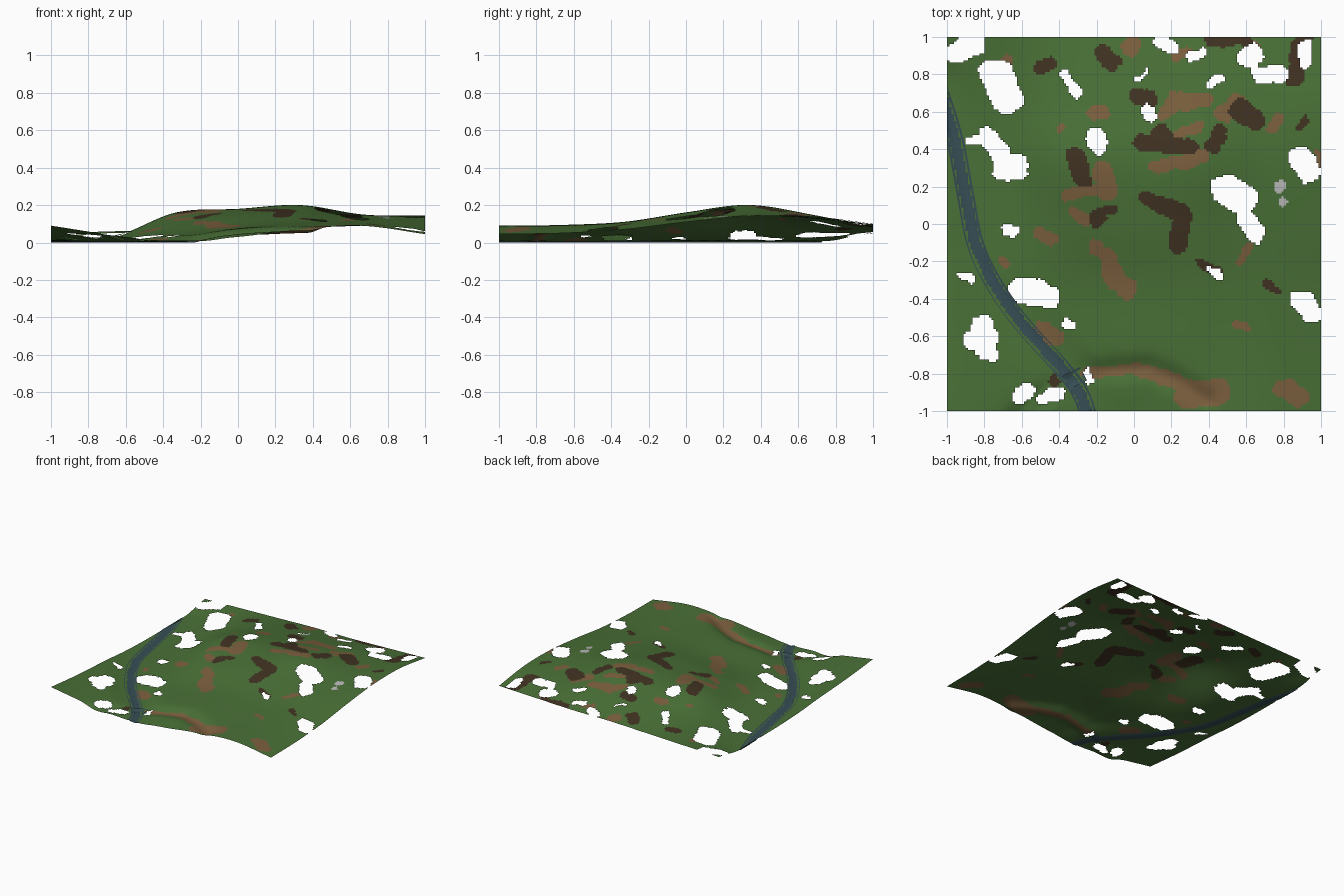
import bpy
import bmesh
import math
from mathutils import Vector, noise

cube = bpy.data.objects.get("Cube")
if cube:
    bpy.data.objects.remove(cube, do_unlink=True)


def make_material(name, colour):
    mat = bpy.data.materials.new(name)
    mat.use_nodes = True
    mat.diffuse_color = (*colour, 1)
    mat.node_tree.nodes["Principled BSDF"].inputs["Base Color"].default_value = (*colour, 1)
    return mat


grass = make_material("grass green", (.068, .165, .038))
clay = make_material("clay brown", (.2, .115, .048))
soil = make_material("dark soil", (.052, .032, .016))
stone = make_material("pale stone", (.5, .5, .5))
water = make_material("river blue", (.037, .076, .09))

# Coarse heights in hundredths, rows from front to back, columns from -x to +x
HEIGHTS = [
    [9, 4, 1, 3, 7, 9, 4.5],
    [6, 3, 3, 7, 9, 9, 5],
    [4, 2, 5, 9, 11, 10, 7],
    [2, 2, 11, 15, 16, 13, 11],
    [1, 3, 16, 18, 20, 15, 14],
    [1, 4, 11, 14, 15, 13, 14],
    [5, 6, 7, 8, 8, 9, 10],
]
RIVER = [(-104, 72), (-96, 46), (-90, 15), (-85, -10), (-76, -30),
         (-61, -52), (-36, -80), (-28, -92), (-24, -104)]
GULLY = [(-64, -104), (-36, -82), (-12, -78), (8, -77), (24, -84), (38, -94)]

# Patches are strokes in hundredths: start x, start y, end x, end y, radius
HOLES = [
    (-95, 92, -86, 96, 6), (-74, 79, -68, 68, 9), (-38, 80, -30, 71, 3),
    (14, 99, 20, 94, 3), (32, 89, 36, 92, 3), (40, 75, 47, 78, 2),
    (60, 88, 64, 92, 5), (66, 81, 78, 80, 4), (92, 87, 92, 95, 4),
    (7, 62, 8, 57, 3), (-20, 45, -20, 42, 5), (-78, 47, -71, 36, 5),
    (-70, 30, -62, 31, 6), (-88, 43, -82, 46, 2), (50, 18, 57, 14, 8),
    (60, 3, 65, -5, 5), (88, 36, 94, 28, 6), (-68, -3, -64, -4, 3),
    (-62, -35, -46, -38, 6), (90, -40, 94, -46, 6), (-86, -62, -76, -60, 5),
    (-80, -54, -78, -68, 6), (-92, -28, -86, -30, 2), (-62, -92, -56, -89, 4),
    (-48, -94, -40, -90, 3), (-37, -51, -33, -55, 2), (-26, -79, -23, -84, 2),
    (40, -24, 45, -28, 2), (2, 78, 6, 82, 1),
]
CLAY = [
    (-2, 95, 0, 97, 5), (22, 66, 38, 66, 4), (14, 58, 20, 64, 3),
    (48, 58, 56, 64, 5), (-22, 58, -16, 60, 4), (-39, 51, -38, 52, 2),
    (-18, 30, -14, 18, 5), (-36, 16, -20, 19, 3), (10, 30, 22, 33, 4),
    (26, 32, 36, 37, 4), (24, 48, 34, 54, 3), (74, 52, 78, 55, 3),
    (97, 30, 99, 36, 2), (-50, -6, -44, -8, 4), (-22, -13, -12, -20, 4),
    (-12, -25, -4, -35, 6), (-32, 6, -24, 2, 3), (-48, -58, -44, -60, 6),
    (-71, -20, -69, -22, 3), (-26, -79, 2, -77, 3), (2, -77, 26, -86, 4),
    (28, -91, 44, -89, 7), (81, -88, 87, -92, 6), (56, -54, 60, -56, 2),
    (56, -20, 62, -12, 2), (22, 90, 28, 92, 3), (62, 97, 64, 95, 3),
    (-70, 86, -68, 88, 3),
]
SOIL = [
    (-16, 92, -11, 86, 5), (-50, 83, -46, 86, 4), (40, 98, 60, 98, 3),
    (90, 98, 86, 78, 5), (1, 68, 8, 67, 4), (57, 60, 64, 57, 6),
    (4, 43, 32, 42, 4), (14, 48, 18, 44, 5), (42, 42, 46, 48, 4),
    (-32, 35, -27, 24, 5), (-20, 5, -12, 8, 3), (-19, 0, -18, 2, 3),
    (8, 13, 26, 6, 5), (24, 2, 24, -12, 5), (36, -21, 44, -26, 3),
    (70, -32, 76, -36, 2), (-43, -85, -42, -84, 3), (88, 52, 92, 55, 2),
]
STONE = [(78, 20, 80, 20, 3), (80, 12, 80, 13, 2)]


def stroke_distance(x, y, ax, ay, bx, by):
    dx, dy = bx - ax, by - ay
    t = ((x - ax) * dx + (y - ay) * dy) / (dx * dx + dy * dy + 1e-9)
    t = min(1, max(0, t))
    return math.hypot(x - ax - t * dx, y - ay - t * dy)


def path_distance(x, y, path):
    return min(stroke_distance(x * 100, y * 100, *a, *b)
               for a, b in zip(path, path[1:])) / 100


def inside(x, y, strokes):
    return any(stroke_distance(x, y, *s[:-1]) < s[-1] for s in strokes)


def spline(values, t):
    """Smooth interpolation through evenly spaced values."""
    last = len(values) - 1
    i = min(int(t), last - 1)
    f = t - i
    b, c = values[i], values[i + 1]
    a = values[i - 1] if i > 0 else 2 * b - c
    d = values[i + 2] if i + 2 <= last else 2 * c - b
    return b + f / 2 * (c - a + f * (2 * a - 5 * b + 4 * c - d + f * (3 * (b - c) + d - a)))


def ground_height(x, y):
    rows = [spline(row, (x + 1) * 3) for row in HEIGHTS]
    z = spline(rows, (y + 1) * 3) / 100
    z -= .025 * math.exp(-(path_distance(x, y, GULLY) / .06) ** 2)
    bank = min(1, path_distance(x, y, RIVER) / .2)
    bank = bank * bank * (3 - 2 * bank)
    return max(.006, .006 + (z - .006) * bank)


def finish(bm, name, materials):
    mesh = bpy.data.meshes.new(name)
    bm.to_mesh(mesh)
    bm.free()
    for mat in materials:
        mesh.materials.append(mat)
    mesh.shade_smooth()
    obj = bpy.data.objects.new(name, mesh)
    bpy.context.collection.objects.link(obj)
    return obj


# Ground sheet: shaped grid, holes removed, patches coloured
bm = bmesh.new()
bmesh.ops.create_grid(bm, x_segments=160, y_segments=160, size=1)
removed = []
for face in bm.faces:
    p = face.calc_center_median()
    warp = noise.noise_vector(p * 9) * 2.5 + noise.noise_vector(p * 25) * 1.2
    x, y = p.x * 100 + warp.x, p.y * 100 + warp.y
    if path_distance(p.x, p.y, RIVER) < .03 or inside(x, y, HOLES):
        removed.append(face)
    elif inside(x, y, STONE):
        face.material_index = 3
    elif inside(x, y, SOIL):
        face.material_index = 2
    elif inside(x, y, CLAY):
        face.material_index = 1
for v in bm.verts:
    v.co.z = ground_height(v.co.x, v.co.y)
bmesh.ops.delete(bm, geom=removed, context='FACES')
finish(bm, "ground", [grass, clay, soil, stone])


# Water strips: shallow trough swept along a path, trimmed at the sheet edge
def water_strip(name, points, half_width):
    rings = []
    bm = bmesh.new()
    for i, p in enumerate(points):
        along = (points[min(i + 1, len(points) - 1)] - points[max(i - 1, 0)]).normalized()
        side = Vector((-along.y, along.x))
        ring = []
        for k in (-1, -.5, 0, .5, 1):
            q = p + side * half_width * k
            ring.append(bm.verts.new((max(-1, q.x), max(-1, q.y), .01 * k * k)))
        rings.append(ring)
    for r, s in zip(rings, rings[1:]):
        for j in range(len(r) - 1):
            bm.faces.new((r[j], s[j], s[j + 1], r[j + 1]))
    bmesh.ops.remove_doubles(bm, verts=bm.verts, dist=.0001)
    bmesh.ops.recalc_face_normals(bm, faces=bm.faces)
    finish(bm, name, [water])


steps = 8 * (len(RIVER) - 1)
xs, ys = zip(*RIVER)
course = [Vector((spline(xs, i / 8), spline(ys, i / 8))) / 100 for i in range(steps + 1)]
water_strip("river", course, .046)
water_strip("river_junction", [Vector((-.37, -.85)), Vector((-.27, -.8))], .04)
